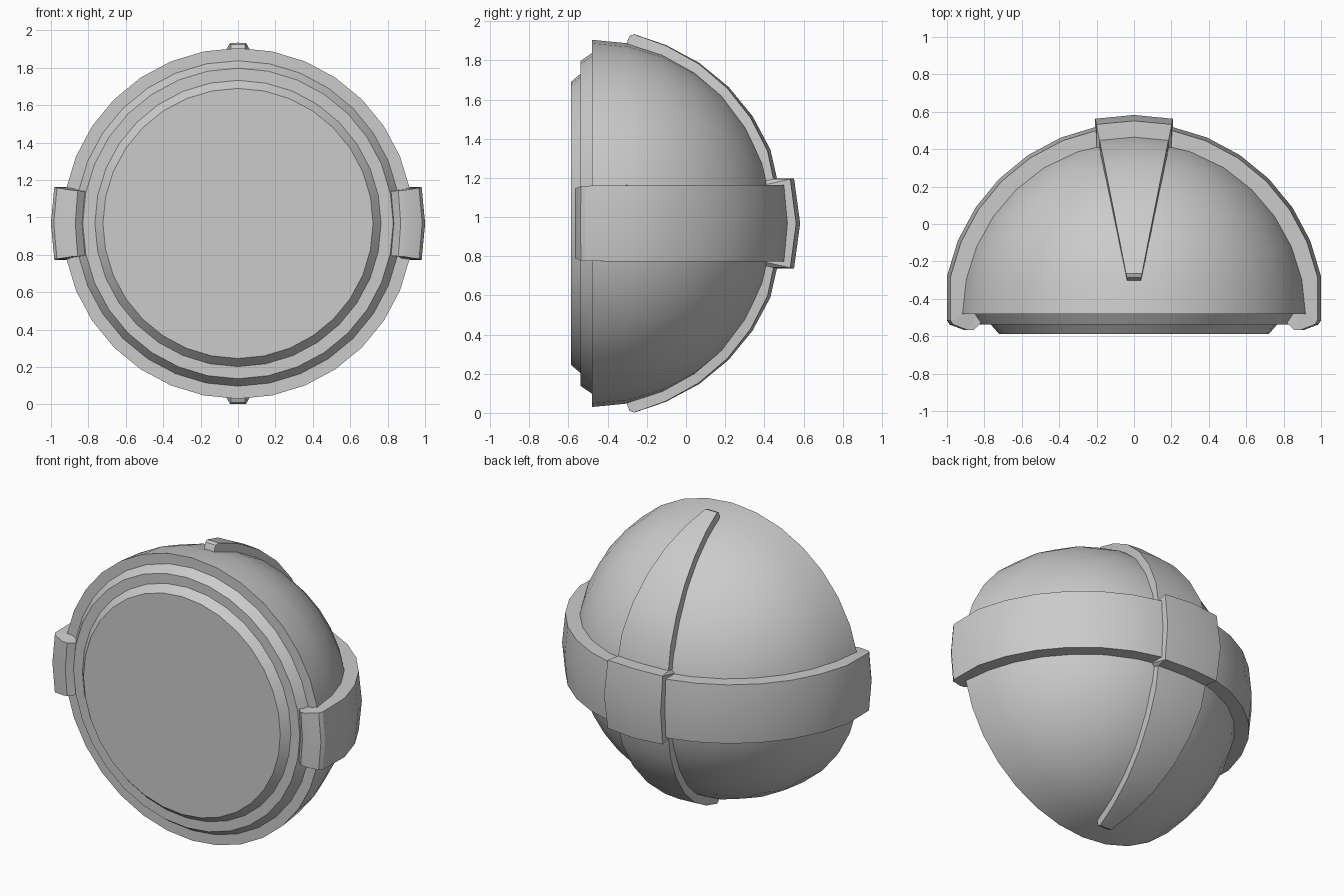
import bpy, bmesh, math

cube = bpy.data.objects.get("Cube")
if cube:
    bpy.data.objects.remove(cube, do_unlink=True)

CY, CZ, R = -0.48, 0.9675, 0.9375      # dome centre and radius
SEG = 32
STEP = 2 * math.pi / SEG

grey = bpy.data.materials.new("plain grey")
grey.use_nodes = True
colour = (0.6, 0.6, 0.6, 1)
grey.diffuse_color = colour
grey.node_tree.nodes["Principled BSDF"].inputs["Base Color"].default_value = colour


def finish(name, bm, angle):
    bmesh.ops.recalc_face_normals(bm, faces=bm.faces)
    mesh = bpy.data.meshes.new(name)
    bm.to_mesh(mesh)
    bm.free()
    mesh.materials.append(grey)
    obj = bpy.data.objects.new(name, mesh)
    bpy.context.collection.objects.link(obj)
    bpy.ops.object.select_all(action='DESELECT')
    obj.select_set(True)
    bpy.context.view_layer.objects.active = obj
    bpy.ops.object.shade_smooth_by_angle(angle=math.radians(angle))


def loft(bm, rings):
    """Bridge closed rings of points and cap both ends."""
    loops = [[bm.verts.new(p) for p in ring] for ring in rings]
    n = len(loops[0])
    for a, b in zip(loops, loops[1:]):
        for i in range(n):
            j = (i + 1) % n
            bm.faces.new((a[i], a[j], b[j], b[i]))
    bm.faces.new(loops[0])
    bm.faces.new(loops[-1])


def circle(radius, y):
    return [(radius * math.sin(i * STEP), y, CZ + radius * math.cos(i * STEP))
            for i in range(SEG)]


# Half-ball body, closed at the back pole
bm = bmesh.new()
loft(bm, [circle(R * math.cos(k * STEP), CY + R * math.sin(k * STEP)) for k in range(8)])
back = max(bm.faces, key=lambda f: f.calc_center_median().y)
pole = bmesh.ops.poke(bm, faces=[back])["verts"][0]
pole.co.y = CY + R
finish("dome", bm, 30)

# Two bevelled discs stepping out of the flat front
for name, r_back, r_front, y_back, y_front in (
        ("front_step", 0.87, 0.83, CY, -0.538),
        ("front_plate", 0.765, 0.722, -0.538, -0.588)):
    bm = bmesh.new()
    loft(bm, [circle(r_back, y_back + 0.02), circle(r_back, y_back), circle(r_front, y_front)])
    finish(name, bm, 30)

# Belt round the back, hooked over the front rim at each end
BELT = 1.02
hook = [  # outer x, y, inner x, y, half height
    (0.83, -0.53, 0.83, -0.47, 0.172),
    (0.87, -0.568, 0.84, -0.46, 0.176),
    (0.905, -0.568, 0.85, -0.45, 0.178),
    (0.985, -0.538, 0.87, -0.45, 0.19),
    (1.0, -0.515, 0.88, -0.44, 0.192),
]
arc = []
for k in range(1, 16):
    c, s = math.cos(k * STEP), math.sin(k * STEP)
    arc.append((BELT * c, CY + BELT * s, 0.89 * c, CY + 0.89 * s, 0.195))
path = hook + arc + [(-ox, oy, -ix, iy, h) for ox, oy, ix, iy, h in reversed(hook)]
rings = []
for ox, oy, ix, iy, h in path:
    f = math.sqrt(BELT ** 2 - h ** 2) / BELT
    edge = (ox * f, CY + (oy - CY) * f)
    rings.append([(*edge, CZ + h), (ox, oy, CZ), (*edge, CZ - h),
                  (ix, iy, CZ - h), (ix, iy, CZ), (ix, iy, CZ + h)])
bm = bmesh.new()
loft(bm, rings)
finish("belt", bm, 30)

# Tapered strap over the back, stepping out where it crosses the belt
half = [(11, 0.95), (11.4, 0.977), (12.6, 0.99)]
half += [(11.25 * k, 0.986) for k in range(2, 7)]
half += [(76.3, 0.972), (77.4, 1.057)]
path = half + [(90, 1.063)] + [(180 - a, r) for a, r in reversed(half)]
rings = []
for angle, radius in path:
    s, c = math.sin(math.radians(angle)), math.cos(math.radians(angle))
    width = 0.036 + 0.165 * (radius * s + CY + 0.3) / 0.85

    def point(u, r):
        flat = math.sqrt(r * r - (u * width) ** 2)
        return (u * width, CY + flat * s, CZ + flat * c)
    rings.append([point(u, radius) for u in (-1, 0, 1)] + [point(u, 0.89) for u in (1, 0, -1)])
bm = bmesh.new()
loft(bm, rings)
finish("back_strap", bm, 30)
